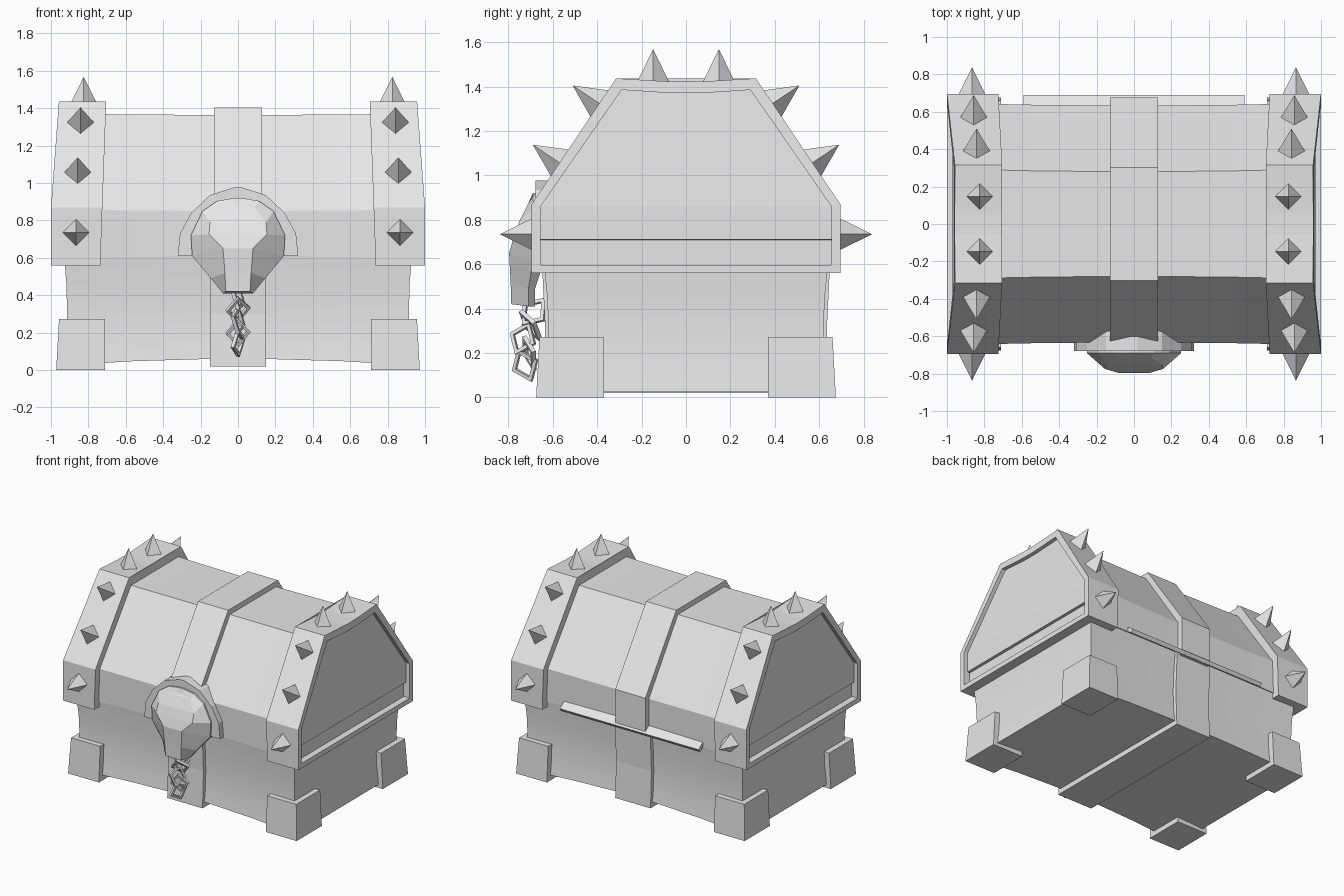
import bpy, bmesh, math
from mathutils import Vector, Matrix

cube = bpy.data.objects.get("Cube")
if cube:
    bpy.data.objects.remove(cube, do_unlink=True)

grey = bpy.data.materials.new("plain grey")
grey.use_nodes = True
colour = (0.8, 0.8, 0.8, 1)
grey.diffuse_color = colour
for node in grey.node_tree.nodes:
    if node.type == 'BSDF_PRINCIPLED':
        node.inputs["Base Color"].default_value = colour


def finish(name, bm):
    bmesh.ops.recalc_face_normals(bm, faces=bm.faces)
    mesh = bpy.data.meshes.new(name)
    bm.to_mesh(mesh)
    bm.free()
    mesh.materials.append(grey)
    obj = bpy.data.objects.new(name, mesh)
    bpy.context.collection.objects.link(obj)
    return obj


def loft(name, sections):
    """Skin matching closed sections; cap the ends with strips across mirrored points."""
    bm = bmesh.new()
    rings = [[bm.verts.new(p) for p in s] for s in sections]
    n = len(rings[0])
    for a, b in zip(rings, rings[1:]):
        for i in range(n):
            j = (i + 1) % n
            bm.faces.new((a[i], a[j], b[j], b[i]))
    for ring in (rings[0], rings[-1]):
        for i in range(n // 2 - 1):
            bm.faces.new((ring[i], ring[i + 1], ring[n - 2 - i], ring[n - 1 - i]))
    return finish(name, bm)


def both(half):
    """Complete a half profile by mirroring its first coordinate."""
    return half + [(-p[0],) + tuple(p[1:]) for p in reversed(half)]


def box(name, size, centre, taper=0, out=(0, 0)):
    """Box whose outer sides may lean in towards the top."""
    bm = bmesh.new()
    bmesh.ops.create_cube(bm, size=1)
    for v in bm.verts:
        for k in (0, 1):
            if v.co.z > 0 and v.co[k] * out[k] > 0:
                v.co[k] -= out[k] * taper / size[k]
        v.co = Vector(v.co[k] * size[k] + centre[k] for k in range(3))
    return finish(name, bm)


STATIONS = (-1, -0.6, -0.2, 0.2, 0.6, 1)

# Base: sides pinched at mid height and bowed inwards along the length
base_half = [(0.637, 0.025, 0.935), (0.625, 0.15, 0.921), (0.619, 0.3, 0.914),
             (0.625, 0.45, 0.917), (0.642, 0.62, 0.93)]
sections = []
for t in STATIONS:
    bow = 1 - t * t
    sections.append([(t * w, y - math.copysign(0.015, y) * bow,
                      z + (0.035 * bow if z < 0.1 else 0))
                     for y, z, w in both(base_half)])
base = loft("base", sections)
bpy.context.view_layer.objects.active = base
base.select_set(True)
bpy.ops.object.shade_smooth_by_angle(angle=math.radians(30))
base.select_set(False)

# Lid
lid_half = [(0.645, 0.597), (0.645, 0.857), (0.292, 1.37)]
sections = []
for t in STATIONS:
    bow = 1 - t * t
    sections.append([(t * 0.9, y - math.copysign(0.012, y) * bow,
                      z + (0.015 * bow if z < 0.7 else -0.006 * bow))
                     for y, z in both(lid_half)])
loft("lid", sections)

# Centre straps
for name, w, half in (
        ("base_strap", 0.15, [(0.645, 0.02), (0.634, 0.3), (0.65, 0.63)]),
        ("lid_strap", 0.128, [(0.676, 0.585), (0.676, 0.872), (0.302, 1.405)])):
    loft(name, [[(s * w, y, z) for y, z in both(half)] for s in (-1, 1)])


# End bands with recessed side panels
def outer_x(z):
    return 1.0 - 0.042 * max(0, z - 0.87) / 0.56


def inner_x(z):
    return 0.735 - 0.03 * max(0, z - 0.6) / 0.83


rim = both([(0.695, 0.56), (0.695, 0.7), (0.695, 0.72), (0.695, 0.87),
            (0.315, 1.437), (0.06, 1.422)])
opening = both([(0.655, 0.597), (0.655, 0.709), (0.655, 0.712), (0.655, 0.86),
                (0.29, 1.385), (0.06, 1.37)])
for side, sx in (("left", 1), ("right", -1)):
    loft(side + "_band", [
        [(sx * inner_x(z), y, z) for y, z in rim],
        [(sx * outer_x(z), y, z) for y, z in rim],
        [(sx * outer_x(z), y, z) for y, z in opening],
        [(sx * (outer_x(z) - (0.05 if z < 0.71 else 0.03)), y, z) for y, z in opening]])

    # Feet
    for end, sy in (("front", -1), ("back", 1)):
        box(f"{side}_{end}_foot", (0.262, 0.305, 0.272),
            (sx * 0.841, sy * 0.5225, 0.136), 0.015, (sx, sy))

        # Four-sided spikes: position and outward direction
        slope = (0.83, 0.558)
        for k, (x, y, z, d) in enumerate((
                (0.866, 0.695, 0.735, (1, 0)), (0.857, 0.571, 1.058, slope),
                (0.842, 0.392, 1.325, slope), (0.825, 0.148, 1.425, (0, 1)))):
            normal = Vector((0, sy * d[0], d[1]))
            across = Vector((1, 0, 0))
            turn = Matrix((across, normal.cross(across), normal)).transposed().to_4x4()
            bm = bmesh.new()
            bmesh.ops.create_cone(bm, cap_ends=True, segments=4, radius1=0.074,
                                  radius2=0, depth=0.15)
            bm.transform(Matrix.Translation(Vector((sx * x, sy * y, z)) + normal * 0.068) @ turn)
            finish(f"{side}_{end}_spike_{k + 1}", bm)

# Hinge bar at the back, tilted outwards and down
bar = box("hinge_bar", (1.18, 0.075, 0.03), (0, 0, 0))
bar.location = (0, 0.651, 0.615)
bar.rotation_euler.x = math.radians(-35)

# Lock plate: arched backing behind the lock
arch = both([(0.322, 0.61), (0.31, 0.73), (0.25, 0.84), (0.15, 0.935), (0.02, 0.977)])
loft("lock_plate", [[(x, y, z) for x, z in arch] for y in (-0.57, -0.678)])

# Lock body: faceted dome that narrows downwards
back = both([(0.08, 0.41), (0.145, 0.49), (0.245, 0.61), (0.252, 0.72),
             (0.19, 0.85), (0.11, 0.905), (0.02, 0.92)])
front = both([(0.065, -0.787, 0.42), (0.07, -0.79, 0.52), (0.08, -0.797, 0.65),
              (0.155, -0.775, 0.725), (0.15, -0.752, 0.79), (0.09, -0.712, 0.87),
              (0.02, -0.702, 0.885)])
loft("lock_body", [
    [(x, -0.64 if z > 0.55 else -0.68, z) for x, z in back],
    [(x, -0.69 if z > 0.55 else -0.71, z) for x, z in back],
    front])


# Chain of angular links hanging below the lock
def link(name, y, z, tilt, spin):
    bm = bmesh.new()
    rings = []
    for k in range(4):
        a = k * math.pi / 2
        c, s = math.cos(a), math.sin(a)
        rings.append([bm.verts.new((r * c * 0.85, h, r * s))
                      for r, h in ((0.056, -0.01), (0.08, -0.01), (0.08, 0.01), (0.056, 0.01))])
    for k in range(4):
        a, b = rings[k], rings[(k + 1) % 4]
        for i in range(4):
            j = (i + 1) % 4
            bm.faces.new((a[i], a[j], b[j], b[i]))
    bm.transform(Matrix.Translation((0, y, z)) @ Matrix.Rotation(tilt, 4, 'X')
                 @ Matrix.Rotation(spin, 4, 'Z'))
    finish(name, bm)


for k, (y, z, tilt) in enumerate(((-0.685, 0.385, -0.7), (-0.7, 0.325, 0.6),
                                  (-0.735, 0.265, -0.4), (-0.705, 0.2, 0.3),
                                  (-0.725, 0.145, 0.4))):
    link(f"chain_link_{k + 1}", y, z, tilt, 0.3 if k % 2 else 1.1)
